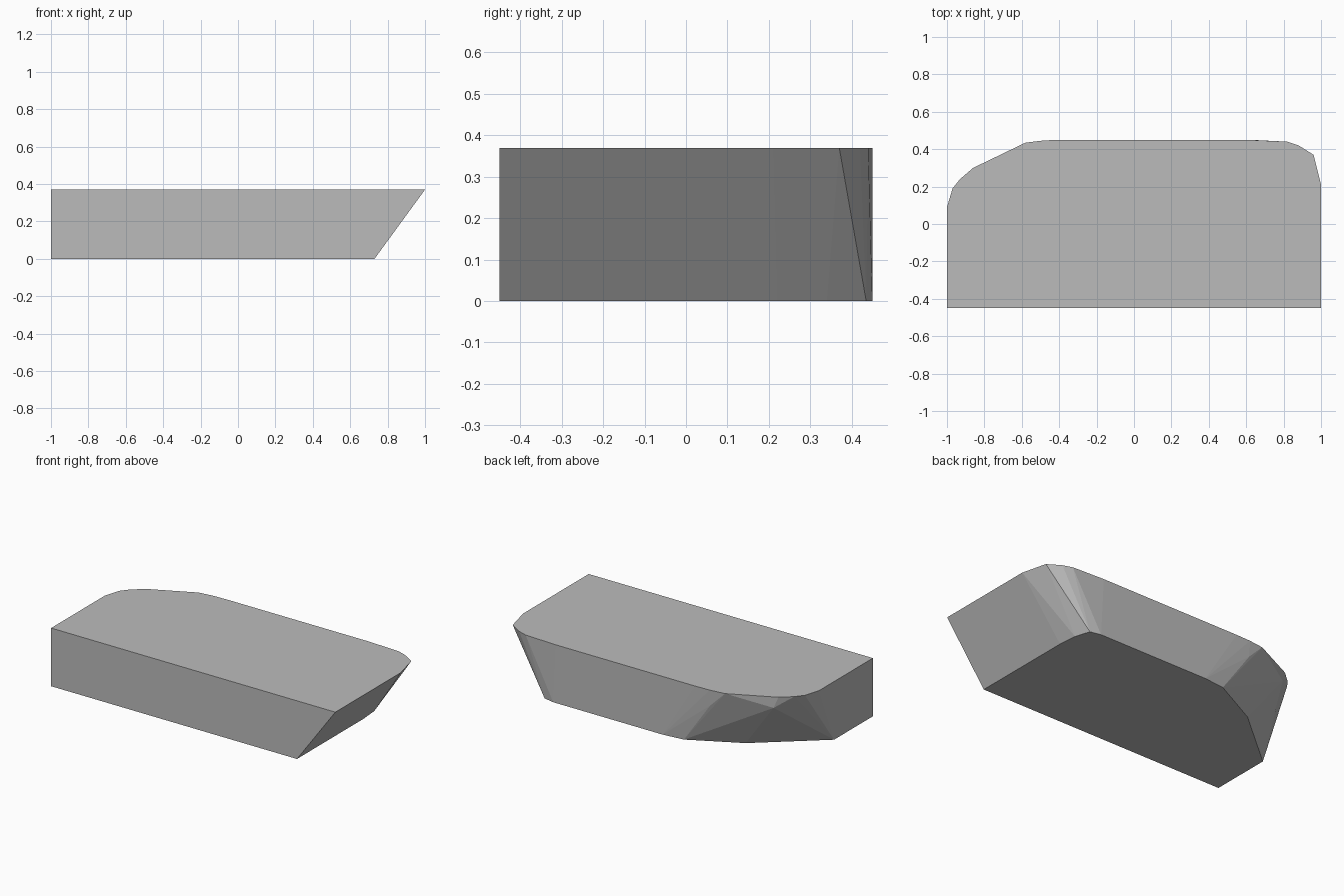
import bpy
import bmesh

if "Cube" in bpy.data.objects:
    bpy.data.objects.remove(bpy.data.objects["Cube"])

# Plan outlines (x, y), from the front corners round the rounded back
TOP = [(-1, -.45), (1, -.45), (1, .21), (.96, .37), (.88, .42), (.82, .44), (.6, .45),
       (-.38, .45), (-.48, .447), (-.58, .435), (-.86, .30), (-.93, .24), (-.97, .19), (-1, .09)]
BOTTOM = [(-1, -.45), (.73, -.45), (.73, .22), (.72, .34), (.69, .435), (.62, .45),
          (-.15, .45), (-.29, .435), (-.61, .27), (-1, -.06)]
# Lower corners of the short upright band on the back left
BAND = [(-.835, .312, .30), (-.48, .442, .27)]
HEIGHT = .37

# Solid body: hull between the two outlines
bm = bmesh.new()
for x, y in TOP:
    bm.verts.new((x, y, HEIGHT))
for x, y in BOTTOM:
    bm.verts.new((x, y, 0))
for p in BAND:
    bm.verts.new(p)
hull = bmesh.ops.convex_hull(bm, input=bm.verts[:])
loose = [v for v in bm.verts if not v.link_faces]
bmesh.ops.delete(bm, geom=loose, context='VERTS')
bmesh.ops.dissolve_limit(bm, angle_limit=.005, verts=bm.verts[:], edges=bm.edges[:])
bmesh.ops.recalc_face_normals(bm, faces=bm.faces[:])

mesh = bpy.data.meshes.new("sloped_block")
bm.to_mesh(mesh)
bm.free()
body = bpy.data.objects.new("sloped_block", mesh)
bpy.context.collection.objects.link(body)

# Plain grey finish
grey = bpy.data.materials.new("grey")
grey.diffuse_color = (.5, .5, .5, 1)
grey.use_nodes = True
grey.node_tree.nodes["Principled BSDF"].inputs["Base Color"].default_value = grey.diffuse_color
mesh.materials.append(grey)
